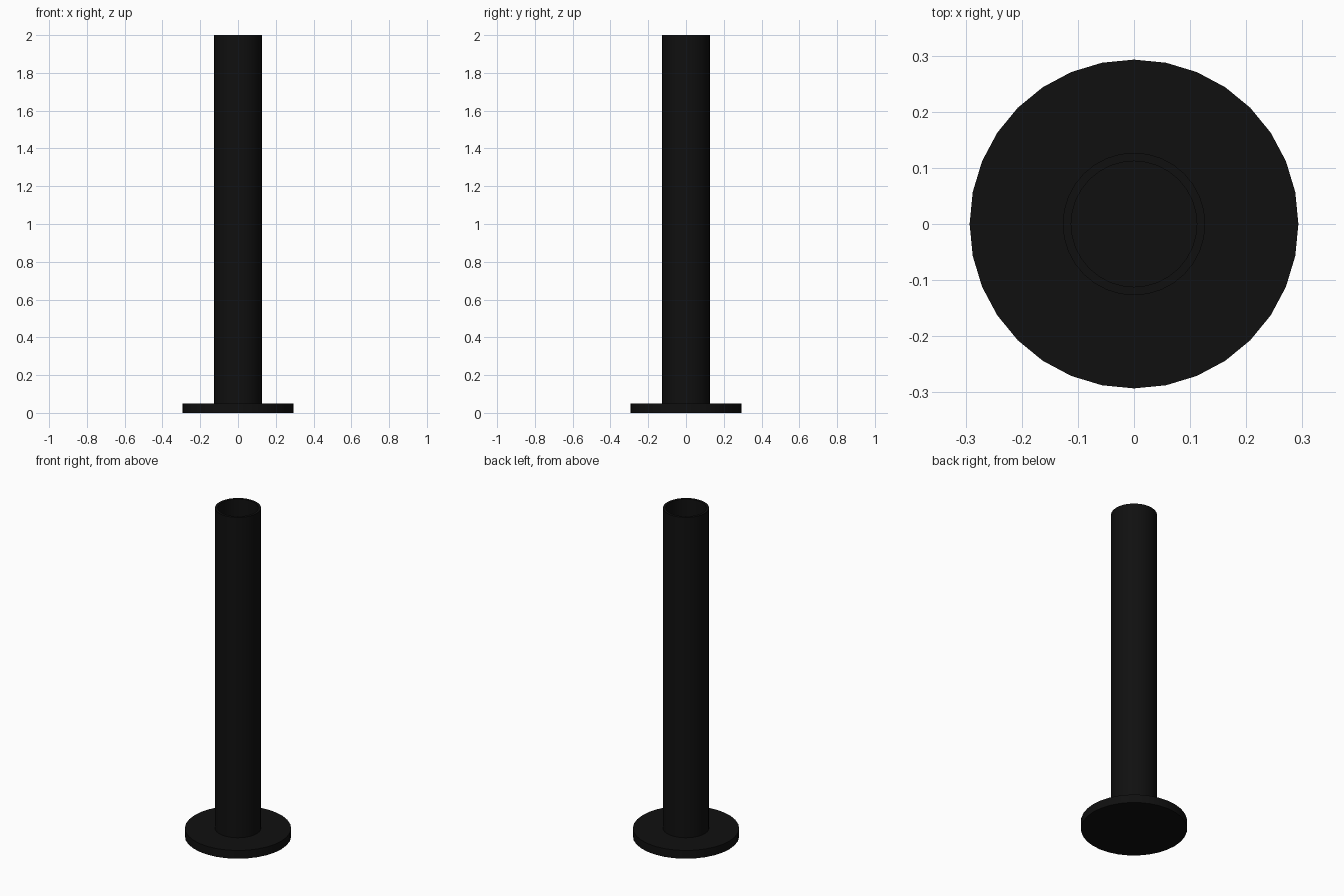
import bpy, bmesh, math

if "Cube" in bpy.data.objects:
    bpy.data.objects.remove(bpy.data.objects["Cube"])

SIDES = 32
black = bpy.data.materials.new("black")
black.diffuse_color = (0.005, 0.005, 0.005, 1)
black.use_nodes = True
black.node_tree.nodes["Principled BSDF"].inputs["Base Color"].default_value = black.diffuse_color

def lathe(name, profile, closed):
    """Revolve an (r, z) profile around z; points on the axis become one vertex."""
    bm = bmesh.new()
    rings = []
    for r, z in profile:
        if r == 0:
            rings.append([bm.verts.new((0, 0, z))] * SIDES)
        else:
            rings.append([bm.verts.new((r * math.cos(2 * math.pi * i / SIDES),
                                        r * math.sin(2 * math.pi * i / SIDES), z))
                          for i in range(SIDES)])
    pairs = list(zip(rings, rings[1:])) + ([(rings[-1], rings[0])] if closed else [])
    for a, b in pairs:
        for i in range(SIDES):
            j = (i + 1) % SIDES
            bm.faces.new(list(dict.fromkeys((a[i], a[j], b[j], b[i]))))
    bmesh.ops.recalc_face_normals(bm, faces=bm.faces)
    mesh = bpy.data.meshes.new(name)
    bm.to_mesh(mesh)
    bm.free()
    mesh.materials.append(black)
    obj = bpy.data.objects.new(name, mesh)
    bpy.context.collection.objects.link(obj)
    bpy.ops.object.select_all(action='DESELECT')
    obj.select_set(True)
    bpy.context.view_layer.objects.active = obj
    bpy.ops.object.shade_smooth_by_angle(angle=math.radians(30))

# Round foot plate
lathe("base_plate", [(0, 0), (0.293, 0), (0.293, 0.05), (0, 0.05)], False)

# Hollow upright tube, open at the top
lathe("tube", [(0.127, 0.05), (0.127, 2.0), (0.112, 2.0), (0.112, 0.05)], True)
